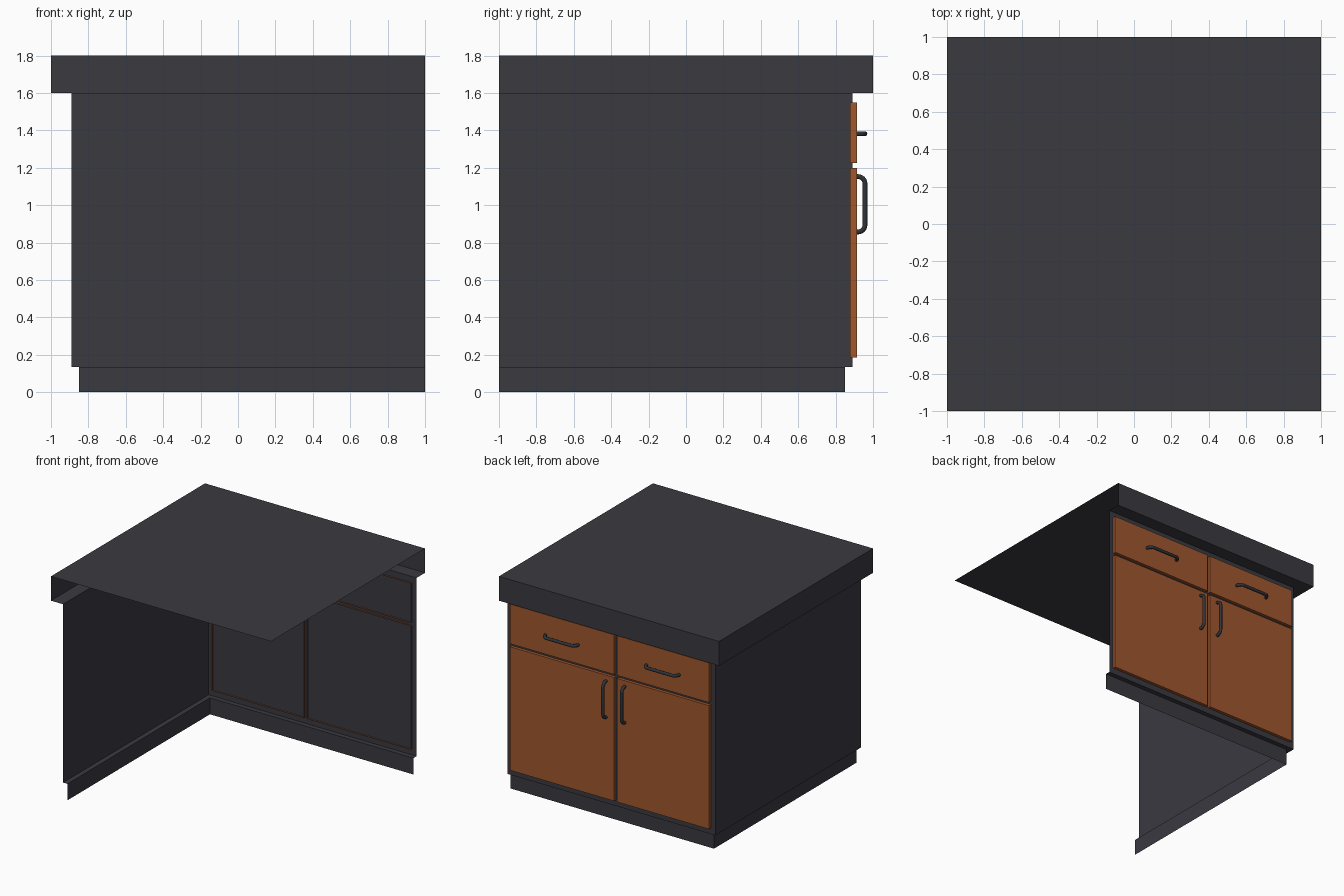
import bpy, bmesh, math
from mathutils import Vector

if "Cube" in bpy.data.objects:
    bpy.data.objects.remove(bpy.data.objects["Cube"])


def material(name, rgb):
    m = bpy.data.materials.new(name)
    m.diffuse_color = (*rgb, 1)
    m.use_nodes = True
    m.node_tree.nodes["Principled BSDF"].inputs["Base Color"].default_value = m.diffuse_color
    return m


DARK = material("charcoal", (0.043, 0.041, 0.051))
WOOD = material("orange wood", (0.35, 0.095, 0.027))
METAL = material("dark metal", (0.029, 0.033, 0.041))


def mesh_object(name, bm, mat):
    me = bpy.data.meshes.new(name)
    bm.to_mesh(me)
    bm.free()
    me.materials.append(mat)
    ob = bpy.data.objects.new(name, me)
    bpy.context.collection.objects.link(ob)
    return ob


def box(name, lo, hi, mat, open_sides):
    """Box shell without the faces whose outward normal is in open_sides."""
    bm = bmesh.new()
    bmesh.ops.create_cube(bm, size=1)
    for v in bm.verts:
        v.co = Vector([(a + b) / 2 + c * (b - a) for a, b, c in zip(lo, hi, v.co)])
    bm.normal_update()
    gone = [f for f in bm.faces if any(f.normal.dot(Vector(n)) > 0.9 for n in open_sides)]
    bmesh.ops.delete(bm, geom=gone, context='FACES')
    return mesh_object(name, bm, mat)


# Corner shell: one stepped profile swept along the left and back sides only
def corner_shell(name, profile, mat):
    """profile: (outward distance, z) points from bottom to top."""
    bm = bmesh.new()
    rows = [[bm.verts.new(p) for p in ((-d, -1, z), (-d, d, z), (1, d, z))]
            for d, z in profile]
    for low, high in zip(rows, rows[1:]):
        for i in range(2):
            bm.faces.new((low[i + 1], low[i], high[i], high[i + 1]))
    bm.normal_update()
    return mesh_object(name, bm, mat)


corner_shell("toe_kick", [(0.85, 0), (0.85, 0.135)], DARK)
corner_shell("cabinet_body", [(0.85, 0.135), (0.89, 0.135), (0.89, 1.6)], DARK)
corner_shell("counter_edge", [(0.89, 1.6), (1, 1.6), (1, 1.8)], DARK)

# Counter top surface
bm = bmesh.new()
bmesh.ops.create_grid(bm, x_segments=1, y_segments=1, size=1)
bmesh.ops.translate(bm, verts=bm.verts, vec=(0, 0, 1.8))
mesh_object("counter_top", bm, DARK)


# Bent bar handle with rounded corners
def handle(name, centre, along):
    half, out, r = 0.148, 0.042, 0.038
    side = [(half, -0.004)]
    for k in range(7):
        a = math.radians(15 * k)
        side.append((half - r + r * math.cos(a), out - r + r * math.sin(a)))
    path = side + [(-u, v) for u, v in reversed(side)]
    cu = bpy.data.curves.new(name, 'CURVE')
    cu.dimensions = '3D'
    cu.bevel_depth = 0.013
    cu.bevel_resolution = 2
    cu.use_fill_caps = True
    sp = cu.splines.new('POLY')
    sp.points.add(len(path) - 1)
    for pt, (u, v) in zip(sp.points, path):
        pt.co = (*(Vector(centre) + Vector(along) * u + Vector((0, v, 0))), 1)
    cu.materials.append(METAL)
    ob = bpy.data.objects.new(name, cu)
    bpy.context.collection.objects.link(ob)
    bpy.ops.object.select_all(action='DESELECT')
    ob.select_set(True)
    bpy.context.view_layer.objects.active = ob
    bpy.ops.object.convert(target='MESH')
    bpy.ops.object.shade_smooth_by_angle(angle=math.radians(50))


# Doors and drawers on the back wall, open behind
Y0, Y1 = 0.878, 0.915
for label, x0, x1, hx in (("left", -0.85, -0.013, -0.085), ("right", 0.013, 0.96, 0.085)):
    box(label + "_door", (x0, Y0, 0.185), (x1, Y1, 1.2), WOOD, [(0, -1, 0)])
    box(label + "_drawer", (x0, Y0, 1.225), (x1, Y1, 1.55), WOOD, [(0, -1, 0)])
    handle(label + "_door_handle", (hx, Y1, 1.005), (0, 0, 1))
    handle(label + "_drawer_handle", ((x0 + x1) / 2, Y1, 1.382), (1, 0, 0))
